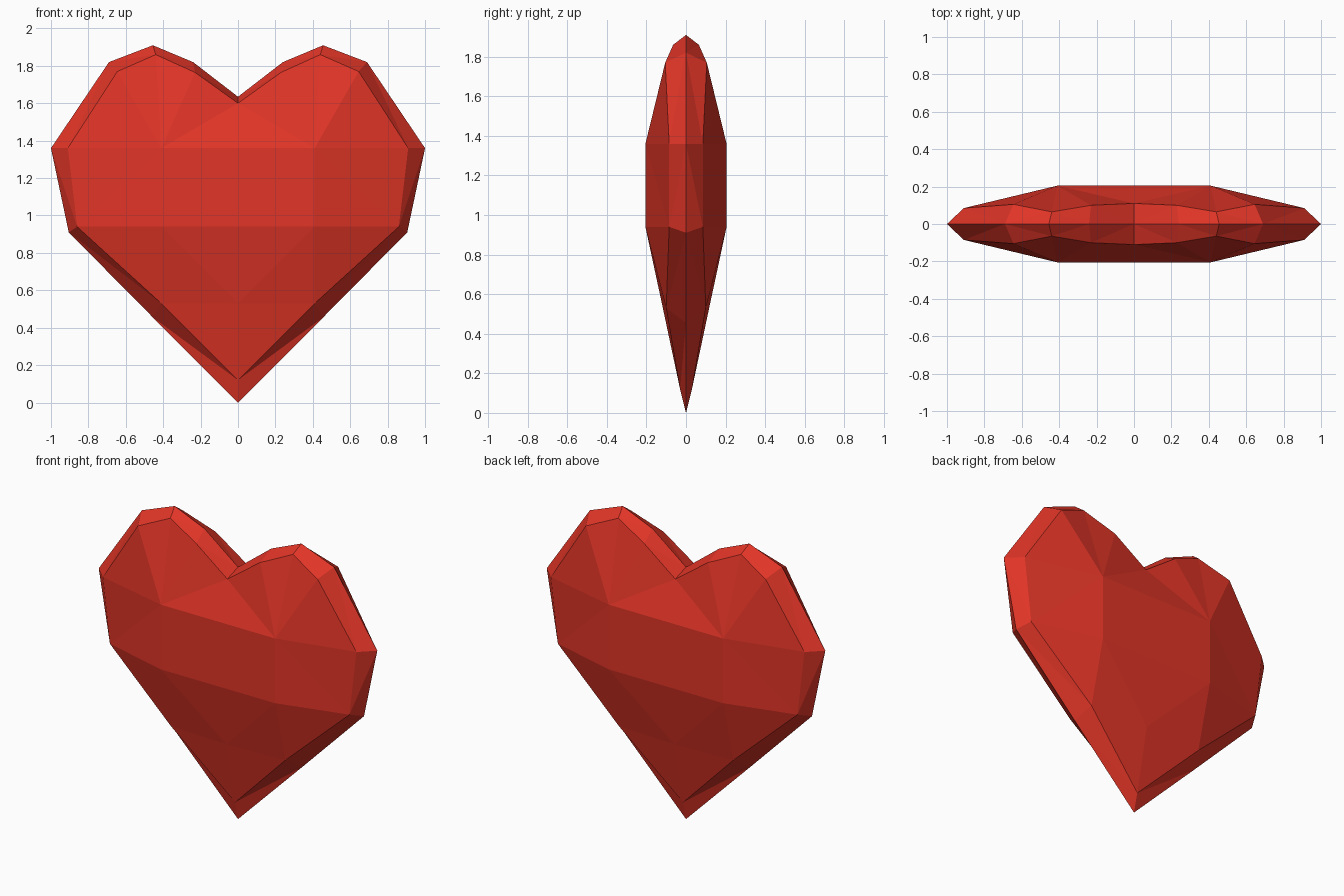
import bpy, bmesh
from mathutils import Vector

if "Cube" in bpy.data.objects:
    bpy.data.objects.remove(bpy.data.objects["Cube"])

# Right half of the outline (x, z), from the bottom tip round to the notch
RIM = [(0, 0), (.455, .455), (.905, .91), (1, 1.36), (.69, 1.82),
       (.455, 1.91), (.24, 1.82), (0, 1.635)]
# Bevel ring just inside the outline (x, depth, z)
RING = [(0, .03, .12), (.41, .10, .53), (.86, .085, .94), (.91, .085, 1.36),
        (.645, .105, 1.77), (.44, .065, 1.86), (.23, .10, 1.765), (0, .11, 1.60)]
# Raised centre points (x, depth, z)
LOW, MID, SIDE_LOW, SIDE_HIGH, HIGH = range(8, 13)
CENTRE = [(0, .117, .53), (0, .205, .94), (.41, .205, .94),
          (.41, .205, 1.36), (0, .205, 1.36)]
FACES = [(0, 1, LOW), (LOW, 1, SIDE_LOW, MID), (1, 2, SIDE_LOW),
         (SIDE_LOW, 2, 3, SIDE_HIGH), (MID, SIDE_LOW, SIDE_HIGH, HIGH),
         (HIGH, SIDE_HIGH, 7)]
FACES += [(SIDE_HIGH, i, i + 1) for i in range(3, 7)]


def build_heart():
    """Closed low-poly heart, mirrored left/right and front/back."""
    bm = bmesh.new()
    for sx in (1, -1):
        for sy in (1, -1):
            rim = [bm.verts.new((sx * x, 0, z)) for x, z in RIM]
            pts = [bm.verts.new((sx * x, sy * y, z)) for x, y, z in RING + CENTRE]
            for i in range(7):
                bm.faces.new((rim[i], rim[i + 1], pts[i + 1], pts[i]))
            for f in FACES:
                bm.faces.new([pts[i] for i in f])
    bmesh.ops.remove_doubles(bm, verts=bm.verts[:], dist=1e-4)
    bmesh.ops.triangulate(bm, faces=bm.faces[:])
    bmesh.ops.recalc_face_normals(bm, faces=bm.faces[:])
    return bm


def cut_shard(heart, seed, seeds):
    """Keep the part of the heart closest to one seed point."""
    bm = heart.copy()
    for other in sorted(seeds, key=lambda s: (s - seed).length)[1:]:
        mid, normal = (seed + other) / 2, (other - seed).normalized()
        if all((v.co - mid).dot(normal) < 1e-5 for v in bm.verts):
            continue
        bmesh.ops.bisect_plane(bm, geom=bm.verts[:] + bm.edges[:] + bm.faces[:],
                               dist=1e-5, plane_co=mid, plane_no=normal,
                               clear_outer=True)
        rim = [e for e in bm.edges if e.is_boundary]
        if rim:
            bmesh.ops.holes_fill(bm, edges=rim, sides=0)
    bmesh.ops.recalc_face_normals(bm, faces=bm.faces[:])
    return bm


red = bpy.data.materials.new("red")
red.diffuse_color = (.75, .035, .02, 1)
red.use_nodes = True
red.node_tree.nodes["Principled BSDF"].inputs["Base Color"].default_value = red.diffuse_color

heart = build_heart()
# One shard per corner of the heart (the front has no corner at its upper centre)
seeds = [v.co.copy() for v in heart.verts
         if (v.co - Vector((0, -.205, 1.36))).length > .01]
for n, seed in enumerate(seeds):
    shard = cut_shard(heart, seed, seeds)
    mesh = bpy.data.meshes.new("heart_shard")
    shard.to_mesh(mesh)
    shard.free()
    mesh.materials.append(red)
    bpy.context.collection.objects.link(
        bpy.data.objects.new(f"heart_shard_{n + 1:02d}", mesh))
heart.free()
